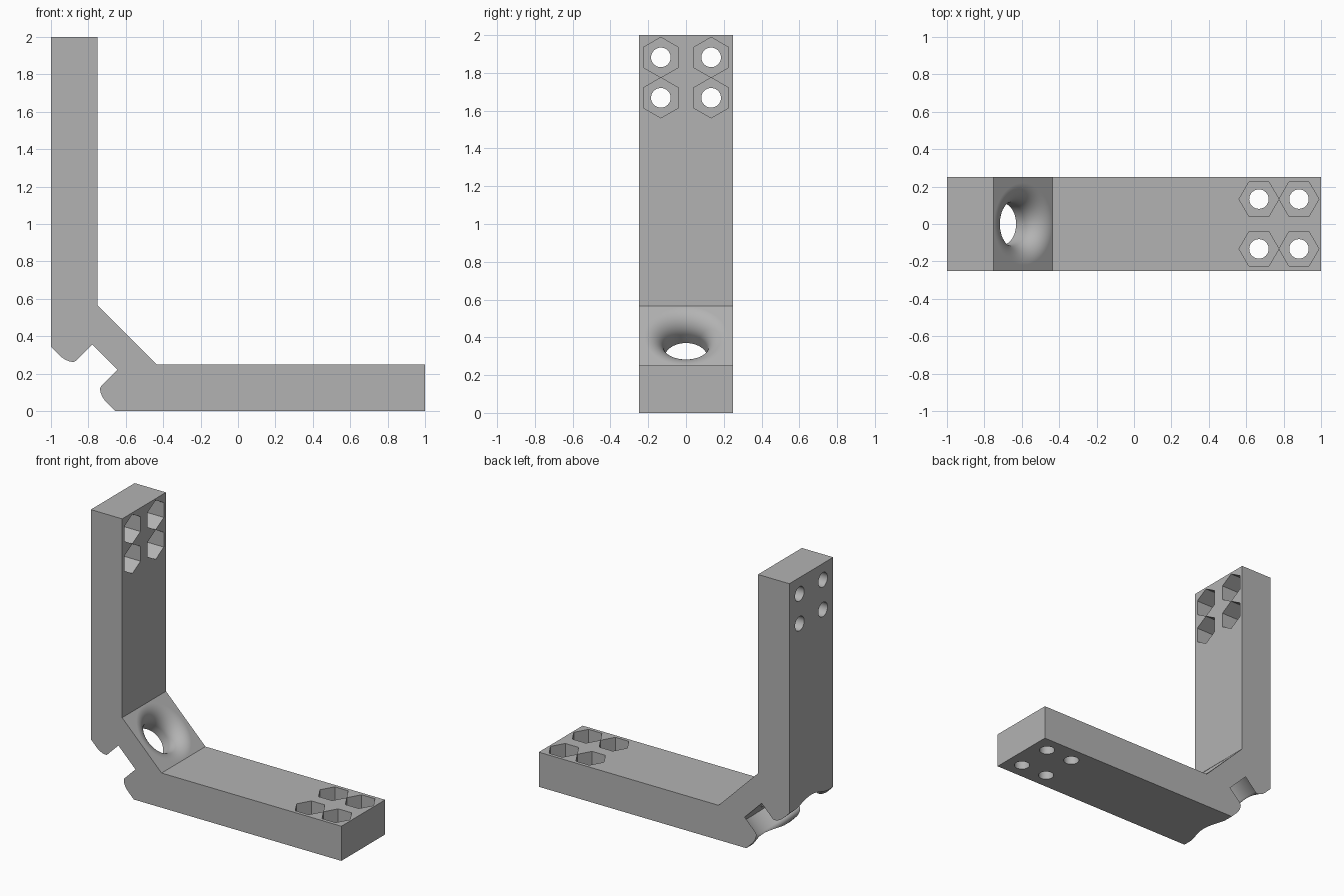
import bpy, bmesh
from math import pi, sin, cos
from mathutils import Matrix, Vector

cube = bpy.data.objects.get("Cube")
if cube:
    bpy.data.objects.remove(cube)

grey = bpy.data.materials.new("plain grey")
grey.use_nodes = True
grey.diffuse_color = (0.45, 0.45, 0.45, 1)
grey.node_tree.nodes["Principled BSDF"].inputs["Base Color"].default_value = grey.diffuse_color

CORNER = Vector((-1, 0, 0))      # where the two outer arm faces would meet
THICK, HALF_WIDTH = 0.25, 0.25
OUTER, INNER, SEAT = 0.343, 0.815, 0.408


def make_object(name, bm):
    bmesh.ops.recalc_face_normals(bm, faces=bm.faces)
    mesh = bpy.data.meshes.new(name)
    bm.to_mesh(mesh)
    bm.free()
    mesh.materials.append(grey)
    obj = bpy.data.objects.new(name, mesh)
    bpy.context.collection.objects.link(obj)
    return obj


def lathe(name, profile, sides, origin, axis, start):
    """Closed solid turned about axis; profile holds (radius, distance)."""
    axis, start = Vector(axis).normalized(), Vector(start).normalized()
    side = axis.cross(start)
    bm = bmesh.new()
    rings = []
    for r, d in profile:
        rings.append([bm.verts.new(origin + axis * d + r * (
            start * cos(2 * pi * i / sides) + side * sin(2 * pi * i / sides)))
            for i in range(sides)])
    for a, b in zip(rings, rings[1:]):
        for i in range(sides):
            j = (i + 1) % sides
            bm.faces.new((a[i], a[j], b[j], b[i]))
    bm.faces.new(rings[0])
    bm.faces.new(rings[-1])
    return make_object(name, bm)


def cut(body, cutter):
    cutter.hide_render = True
    mod = body.modifiers.new("cut", "BOOLEAN")
    mod.operation, mod.solver, mod.object = "DIFFERENCE", "EXACT", cutter
    bpy.context.view_layer.objects.active = body
    bpy.ops.object.modifier_apply(modifier=mod.name)
    bpy.data.objects.remove(cutter)


# Bracket body: L profile with chamfered inner and outer corners
outline = [(0, OUTER), (OUTER, 0), (2, 0), (2, THICK), (INNER - THICK, THICK),
           (THICK, INNER - THICK), (THICK, 2), (0, 2)]
bm = bmesh.new()
base = bm.faces.new([bm.verts.new(CORNER + Vector((x, -HALF_WIDTH, z))) for x, z in outline])
grown = bmesh.ops.extrude_face_region(bm, geom=[base])["geom"]
bmesh.ops.translate(bm, vec=(0, 2 * HALF_WIDTH, 0),
                    verts=[v for v in grown if isinstance(v, bmesh.types.BMVert)])
bracket = make_object("corner_bracket", bm)

# Wide bore on the outer corner with a rounded rim
diagonal, across = (1, 0, 1), (0, 1, 0)
outer_d, inner_d = OUTER / 2 ** 0.5, INNER / 2 ** 0.5
bore, rim = 0.268, 0.04
steps = [i / 12 * pi / 2 for i in range(13)]
profile = [(bore + rim, 0.05)]
profile += [(bore + rim - rim * sin(a), outer_d + rim - rim * cos(a)) for a in steps]
profile += [(bore, SEAT)]
cut(bracket, lathe("bore_cutter", profile, 96, CORNER, diagonal, across))

# Through hole flaring smoothly into the inner chamfer
throat, flare = 0.115, 0.105
profile = [(throat, 0.35)]
profile += [(throat + flare * (1 - cos(a)), inner_d - flare * (1 - sin(a))) for a in steps]
profile += [(throat + flare, 0.7)]
cut(bracket, lathe("flare_cutter", profile, 64, CORNER, diagonal, across))

# Four bolt holes with hexagonal nut pockets near the end of each arm
POCKET = 0.15
for along, inward in (((1, 0, 0), (0, 0, 1)), ((0, 0, 1), (1, 0, 0))):
    for u in (1.668, 1.882):
        for y in (-0.133, 0.133):
            spot = CORNER + Vector(along) * u + Vector((0, y, 0))
            cut(bracket, lathe("bolt_cutter", [(0.052, -0.1), (0.052, 0.4)], 32,
                               spot, inward, along))
            cut(bracket, lathe("nut_cutter", [(0.1065, THICK - POCKET), (0.1065, 0.4)], 6,
                               spot, inward, along))

# Smooth the turned surfaces, keep the machined edges crisp
bpy.ops.object.select_all(action="DESELECT")
bracket.select_set(True)
bpy.context.view_layer.objects.active = bracket
bpy.ops.object.shade_smooth_by_angle(angle=pi / 6)
weighted = bracket.modifiers.new("even_normals", "WEIGHTED_NORMAL")
weighted.keep_sharp = True
